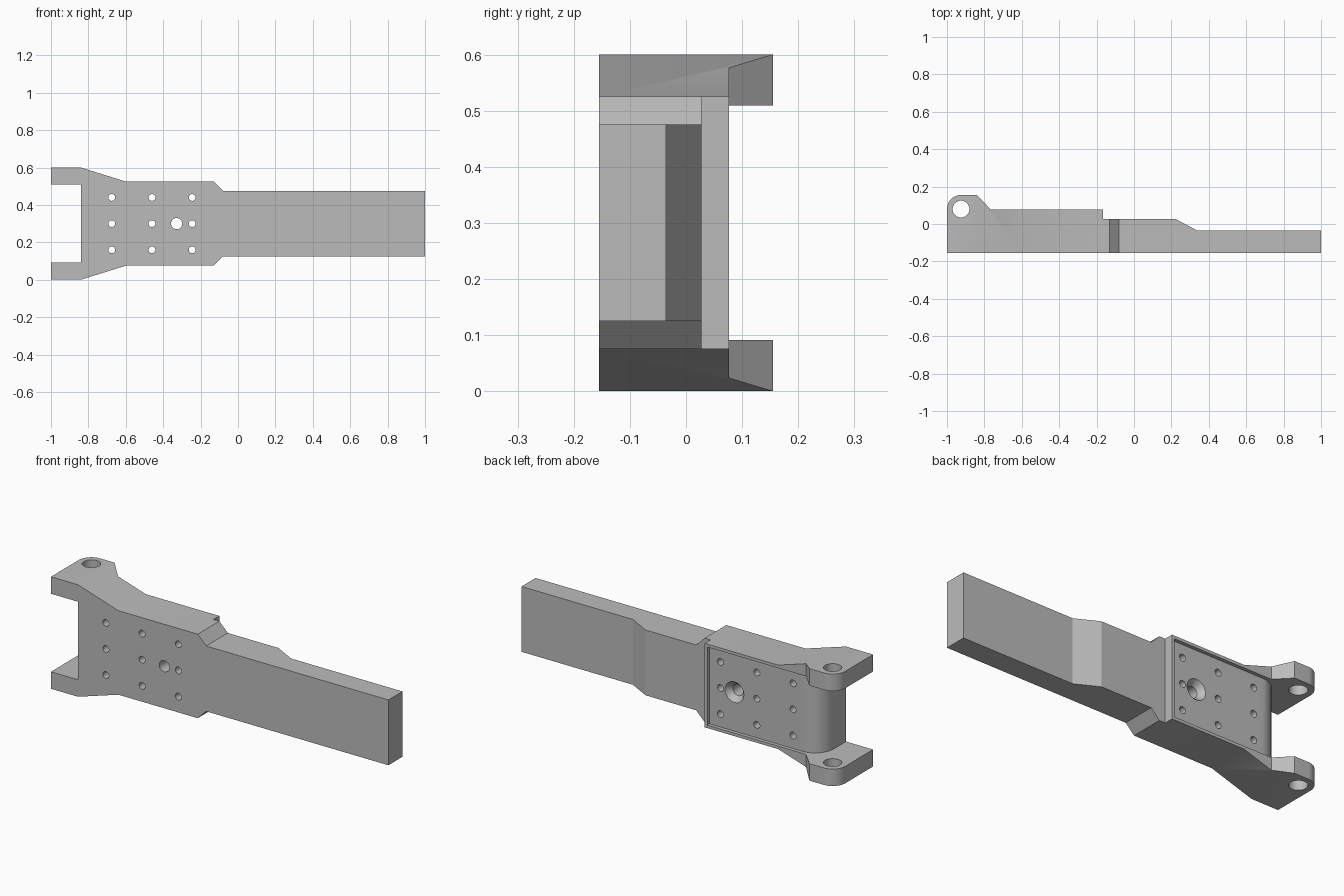
import bpy, bmesh, math
from mathutils import Matrix

if "Cube" in bpy.data.objects:
    bpy.data.objects.remove(bpy.data.objects["Cube"])

HALF = 0.155          # half thickness in y
MID = 0.30            # mirror plane in z
GREY = bpy.data.materials.new("plain grey")
GREY.diffuse_color = (0.5, 0.5, 0.5, 1)
GREY.use_nodes = True
GREY.node_tree.nodes["Principled BSDF"].inputs["Base Color"].default_value = GREY.diffuse_color


def arc(cx, cy, r, a0, a1, n=12):
    return [(cx + r * math.cos(math.radians(a0 + (a1 - a0) * i / n)),
             cy + r * math.sin(math.radians(a0 + (a1 - a0) * i / n))) for i in range(n + 1)]


def finish(name, bm):
    bmesh.ops.recalc_face_normals(bm, faces=bm.faces[:])
    me = bpy.data.meshes.new(name)
    bm.to_mesh(me)
    bm.free()
    me.materials.append(GREY)
    ob = bpy.data.objects.new(name, me)
    bpy.context.collection.objects.link(ob)
    return ob


def prism(name, pts, lo, hi, axis):
    """Extrude a profile: (x, y) points along z, or (x, z) points along y."""
    place = (lambda p, t: (p[0], p[1], t)) if axis == "z" else (lambda p, t: (p[0], t, p[1]))
    bm = bmesh.new()
    face = bm.faces.new([bm.verts.new(place(p, lo)) for p in pts])
    new = bmesh.ops.extrude_face_region(bm, geom=[face])["geom"]
    bmesh.ops.translate(bm, vec=place((0, 0), hi - lo),
                        verts=[v for v in new if isinstance(v, bmesh.types.BMVert)])
    return finish(name, bm)


def drill(name, center, axis, length, r1, r2=None):
    """Cylinder or cone cutter; r2 is the radius at the +axis end."""
    bm = bmesh.new()
    rot = Matrix.Rotation(-math.pi / 2, 4, "X") if axis == "y" else Matrix()
    bmesh.ops.create_cone(bm, cap_ends=True, segments=32, radius1=r1, radius2=r2 or r1,
                          depth=length, matrix=Matrix.Translation(center) @ rot)
    return finish(name, bm)


def boolean(target, cutter, op="DIFFERENCE"):
    cutter.hide_render = True
    mod = target.modifiers.new("cut", "BOOLEAN")
    mod.operation, mod.solver, mod.object = op, "EXACT", cutter
    bpy.context.view_layer.update()
    dg = bpy.context.evaluated_depsgraph_get()
    me = bpy.data.meshes.new_from_object(target.evaluated_get(dg))
    target.modifiers.clear()
    target.data = me
    bpy.data.objects.remove(cutter)


# Arm: side profile with rounded hinge lug, seen from the top
side = [(-1, -HALF), (1, -HALF), (1, -0.036), (0.34, -0.036), (0.22, 0.028), (-0.165, 0.028),
        (-0.165, 0.077), (-0.765, 0.077), (-0.84, HALF)] + arc(-0.925, 0.08, 0.075, 90, 180)
arm = prism("hinge_arm", side, 0, 0.6, "z")

# Front outline: wide fork end tapering to the narrow bar
half = [(-1.1, 0), (-0.84, 0), (-0.6, 0.075), (-0.13, 0.075), (-0.08, 0.125), (1.1, 0.125)]
outline = half + [(x, 2 * MID - z) for x, z in reversed(half)]
boolean(arm, prism("outline_cutter", outline, -0.5, 0.5, "y"), "INTERSECT")

# Fork gap, rounded end and shallow recess on the back
floor, r = 0.058, 0.11
gap = [(-1.2, -0.4), (-0.84, -0.4)] + arc(-0.84 + r, floor - r, r, 180, 90) + \
      [(-0.18, floor), (-0.18, 0.4), (-1.2, 0.4)]
boolean(arm, prism("recess_cutter", gap, 0.091, 0.509, "z"))

# Hinge pin hole
boolean(arm, drill("pin_cutter", (-0.925, 0.08, MID), "z", 1, 0.045))

# Grid of screw holes
for x in (-0.675, -0.46, -0.245):
    for z in (0.16, 0.30, 0.44):
        boolean(arm, drill("screw_cutter", (x, 0, z), "y", 1, 0.018))

# Countersunk centre hole
boolean(arm, drill("bolt_cutter", (-0.328, 0, MID), "y", 1, 0.03))
boolean(arm, drill("countersink_cutter", (-0.328, floor - 0.01, MID), "y", 0.04, 0.03, 0.064))

# Smooth only the curved walls
bpy.ops.object.select_all(action="DESELECT")
arm.select_set(True)
bpy.context.view_layer.objects.active = arm
bpy.ops.object.shade_smooth_by_angle(angle=math.radians(20))
